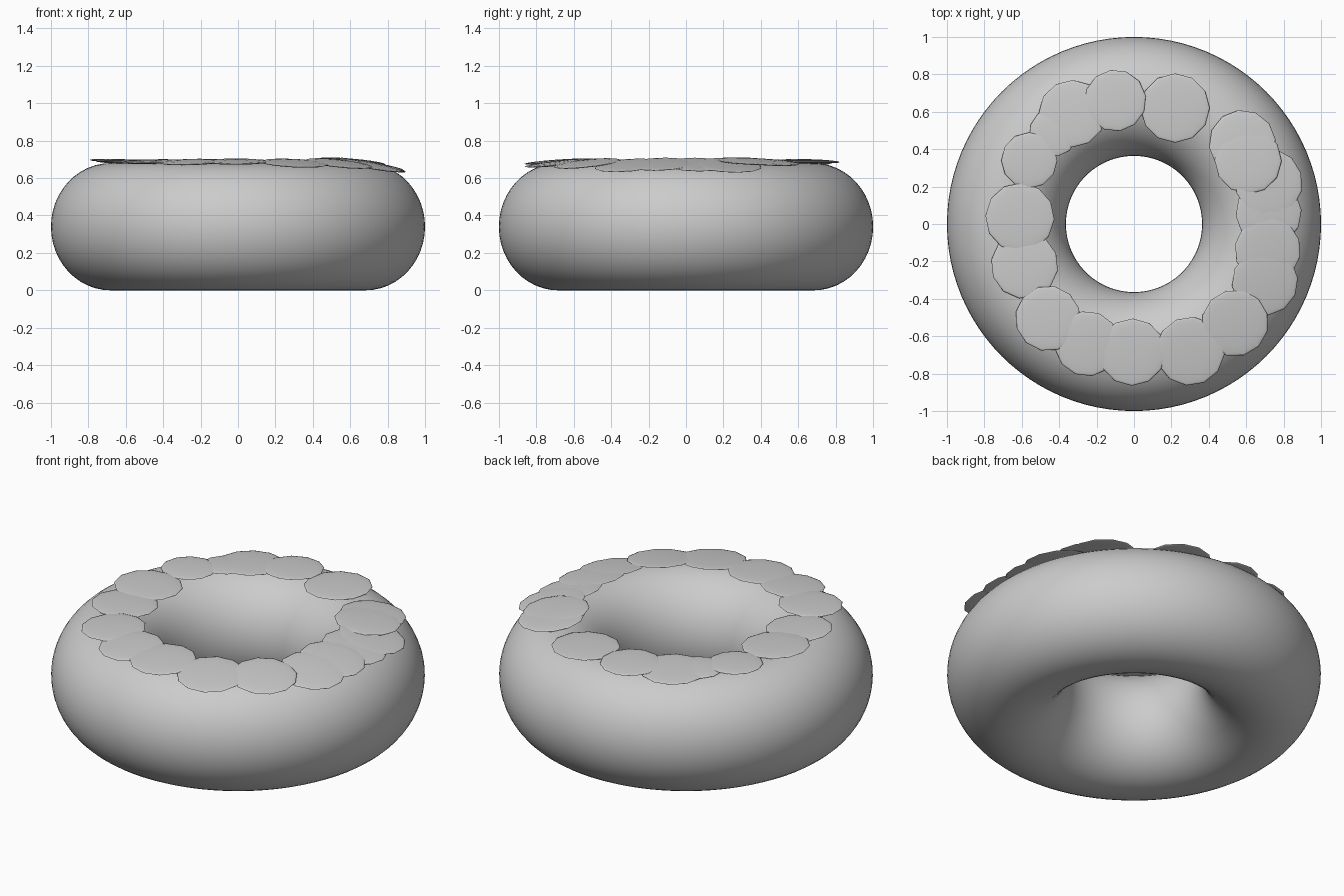
import bpy
import math
from mathutils import Vector

default = bpy.data.objects.get("Cube")
if default:
    bpy.data.objects.remove(default, do_unlink=True)

GREY = (0.6, 0.6, 0.6, 1.0)
grey = bpy.data.materials.new("plain grey")
grey.use_nodes = True
grey.diffuse_color = GREY
grey.node_tree.nodes["Principled BSDF"].inputs["Base Color"].default_value = GREY

RING, TUBE, HALF_HEIGHT = 0.682, 0.318, 0.34


def finish(name):
    obj = bpy.context.object
    obj.name = name
    obj.data.materials.append(grey)
    bpy.ops.object.shade_smooth_by_angle(angle=math.radians(50))
    return obj


# Ring of dough
bpy.ops.mesh.primitive_torus_add(
    major_radius=RING, minor_radius=TUBE, major_segments=96, minor_segments=48,
    location=(0, 0, HALF_HEIGHT))
dough = finish("dough_ring")
dough.scale.z = HALF_HEIGHT / TUBE

# Almond flakes: x, y, radius, height of centre, outward downhill slope
FLAKES = [
    (-0.33, 0.59, 0.18, 0.684, 0.05),
    (-0.10, 0.66, 0.165, 0.69, 0.03),
    (0.22, 0.62, 0.185, 0.686, 0.0),
    (0.58, 0.43, 0.18, 0.685, 0.1),
    (0.61, 0.34, 0.18, 0.69, 0.1),
    (0.72, 0.22, 0.185, 0.668, 0.21),
    (0.72, 0.06, 0.18, 0.672, 0.2),
    (0.715, -0.14, 0.18, 0.674, 0.19),
    (0.70, -0.31, 0.18, 0.668, 0.2),
    (0.54, -0.53, 0.18, 0.678, 0.15),
    (0.30, -0.68, 0.185, 0.68, 0.12),
    (-0.01, -0.685, 0.18, 0.688, 0.07),
    (-0.25, -0.64, 0.175, 0.686, 0.08),
    (-0.46, -0.505, 0.175, 0.688, 0.04),
    (-0.585, -0.22, 0.18, 0.686, -0.03),
    (-0.61, 0.035, 0.185, 0.69, -0.04),
    (-0.56, 0.34, 0.15, 0.688, 0.0),
    (-0.43, 0.49, 0.13, 0.684, 0.04),
]
for i, (x, y, radius, z, slope) in enumerate(FLAKES):
    outward = Vector((x, y, 0)).normalized()
    normal = outward * slope + Vector((0, 0, 1))
    bpy.ops.mesh.primitive_uv_sphere_add(segments=12, ring_count=8, radius=1,
                                         location=(x, y, z))
    flake = finish(f"almond_flake_{i + 1}")
    flake.scale = (radius, radius, 0.011)
    flake.rotation_euler = normal.to_track_quat("Z", "Y").to_euler()
